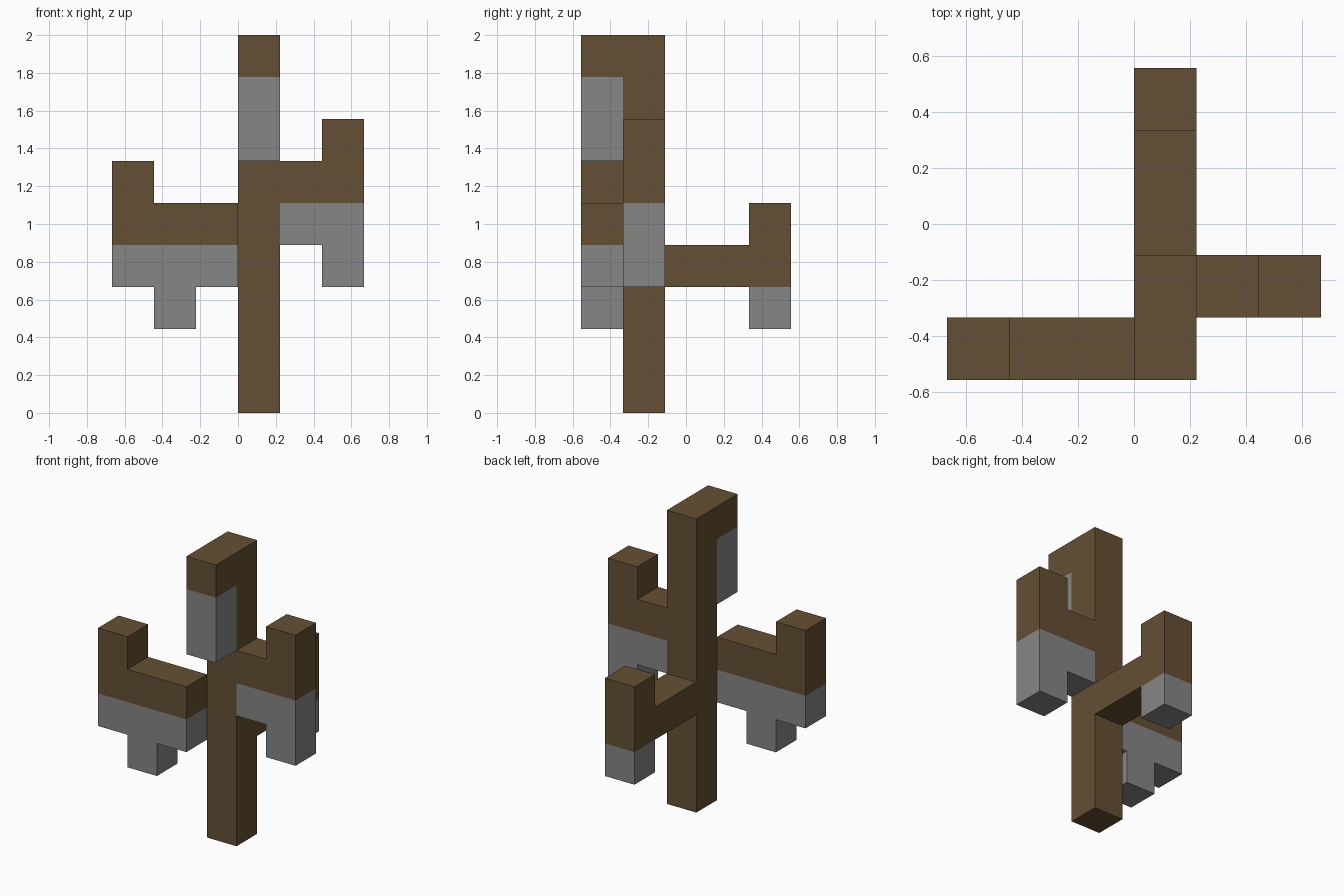
import bpy
import bmesh
from mathutils import Vector

cube = bpy.data.objects.get("Cube")
if cube:
    bpy.data.objects.remove(cube, do_unlink=True)

U = 2 / 9  # one block of the grid


def material(name, rgb):
    mat = bpy.data.materials.new(name)
    mat.use_nodes = True
    colour = (*rgb, 1)
    mat.diffuse_color = colour
    bsdf = next(n for n in mat.node_tree.nodes if n.type == "BSDF_PRINCIPLED")
    bsdf.inputs["Base Color"].default_value = colour
    bsdf.inputs["Roughness"].default_value = 0.9
    return mat


brown = material("bark_brown", (0.130, 0.080, 0.033))
grey = material("stone_grey", (0.238, 0.238, 0.238))


def extrude_profile(name, mat, axis, start, profile):
    """Extrude an (along, height) outline one block across, from start."""
    along_x = axis == "x"
    bm = bmesh.new()
    verts = [bm.verts.new(Vector((a, start, z) if along_x else (start, a, z)) * U)
             for a, z in profile]
    face = bm.faces.new(verts)
    out = bmesh.ops.extrude_face_region(bm, geom=[face], use_keep_orig=True)
    moved = [g for g in out["geom"] if isinstance(g, bmesh.types.BMVert)]
    step = Vector((0, U, 0)) if along_x else Vector((U, 0, 0))
    bmesh.ops.translate(bm, verts=moved, vec=step)
    bmesh.ops.recalc_face_normals(bm, faces=bm.faces[:])
    mesh = bpy.data.meshes.new(name)
    bm.to_mesh(mesh)
    bm.free()
    mesh.materials.append(mat)
    obj = bpy.data.objects.new(name, mesh)
    bpy.context.collection.objects.link(obj)


def rect(a, b, low, high):
    return [(a, low), (b, low), (b, high), (a, high)]


def elbow(root, bend, tip, low, mid, end):
    """L outline: bar from root to tip, turning up or down to end past bend."""
    return [(root, low), (tip, low), (tip, end), (bend, end), (bend, mid), (root, mid)]


# Trunk with its overhanging top, and the block hanging below it
extrude_profile("trunk", brown, "y", 0,
                [(-1.5, 0), (-0.5, 0), (-0.5, 9), (-2.5, 9), (-2.5, 8), (-1.5, 8)])
extrude_profile("hanging_block", grey, "y", 0, rect(-2.5, -1.5, 6, 8))

# Left arm: upturned branch over a downturned grey underside
extrude_profile("left_branch", brown, "x", -1.5, elbow(1, 2, 3, 5, 6, 7))
extrude_profile("left_underside", grey, "x", -1.5, elbow(1, 2, 3, 5, 4, 3))

# Right arm, set one block forward, with a stub under its middle
extrude_profile("right_branch", brown, "x", -2.5, elbow(0, -2, -3, 4, 5, 6))
extrude_profile("right_underside", grey, "x", -2.5,
                [(-3, 4), (-3, 3), (-2, 3), (-2, 2), (-1, 2), (-1, 3), (0, 3), (0, 4)])

# Back arm with a grey block under its tip
extrude_profile("back_branch", brown, "y", 0, elbow(-0.5, 1.5, 2.5, 3, 4, 5))
extrude_profile("back_tip_block", grey, "y", 0, rect(1.5, 2.5, 2, 3))
